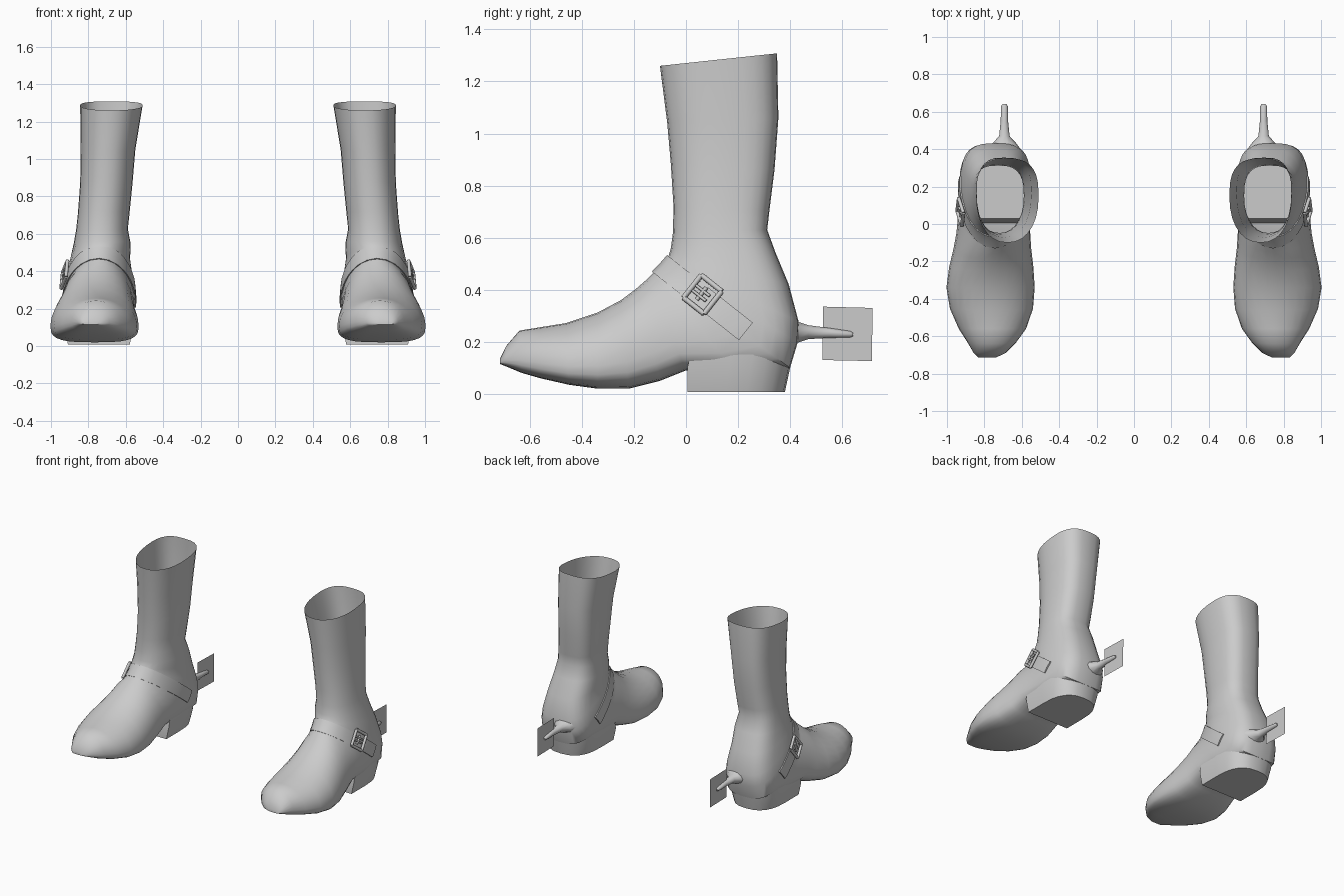
import bpy, bmesh, math
from mathutils import Vector
from mathutils.bvhtree import BVHTree

cube = bpy.data.objects.get("Cube")
if cube:
    bpy.data.objects.remove(cube)

grey = bpy.data.materials.new("plain grey")
grey.diffuse_color = (0.6, 0.6, 0.6, 1)
grey.use_nodes = True
grey.node_tree.nodes["Principled BSDF"].inputs["Base Color"].default_value = (0.6, 0.6, 0.6, 1)


def finish(bm, name, angle=40):
    """Turn a bmesh for the left side into an object mirrored to the right."""
    bmesh.ops.recalc_face_normals(bm, faces=bm.faces)
    mesh = bpy.data.meshes.new(name)
    bm.to_mesh(mesh)
    bm.free()
    mesh.materials.append(grey)
    ob = bpy.data.objects.new(name, mesh)
    bpy.context.collection.objects.link(ob)
    bpy.ops.object.select_all(action='DESELECT')
    ob.select_set(True)
    bpy.context.view_layer.objects.active = ob
    bpy.ops.object.shade_smooth_by_angle(angle=math.radians(angle))
    mod = ob.modifiers.new("mirror", 'MIRROR')
    mod.use_mirror_merge = False
    return ob


def spow(v, n):
    return math.copysign(abs(v) ** (2 / n), v)


def section(f, b, cx, w, k, nf, nb, count=28):
    """Rounded section from front/top point f to back/bottom point b (y, z)."""
    f, b = Vector(f), Vector(b)
    mid = b.lerp(f, k)
    pts = []
    for i in range(count):
        a = 2 * math.pi * i / count
        c, s = math.cos(a), math.sin(a)
        n = nf if c >= 0 else nb
        p = mid + ((f - mid) if c >= 0 else (mid - b)) * spow(c, n)
        pts.append(Vector((cx + w * spow(s, n), p.x, p.y)))
    return pts


def loft(bm, rings, cap_start=False, cap_end=False):
    loops = [[bm.verts.new(p) for p in r] for r in rings]
    n = len(loops[0])
    for r0, r1 in zip(loops, loops[1:]):
        for i in range(n):
            j = (i + 1) % n
            bm.faces.new((r0[i], r0[j], r1[j], r1[i]))
    if cap_start:
        bm.faces.new(loops[0])
    if cap_end:
        bm.faces.new(loops[-1])


# Boot upper: front point, back point, centre x, half width
shaft = [
    ((-.10, 1.26), (.35, 1.308), .677, .167),
    ((-.072, 1.04), (.355, 1.06), .695, .146),
    ((-.058, .88), (.34, .86), .704, .140),
    ((-.048, .72), (.32, .70), .718, .138),
    ((-.05, .62), (.312, .63), .727, .138),
    ((-.058, .56), (.345, .54), .726, .152),
    ((-.07, .52), (.395, .42), .737, .160),
]
foot = [
    ((-.09, .50), (.432, .28), .740, .175),
    ((-.10, .485), (.43, .20), .740, .185),
    ((-.115, .475), (.40, .10), .742, .190),
    ((-.13, .46), (.20, .08), .745, .192),
    ((-.15, .44), (.0, .09), .752, .197),
    ((-.19, .405), (-.10, .05), .757, .207),
    ((-.25, .36), (-.22, .02), .763, .225),
    ((-.34, .312), (-.34, .02), .767, .236),
    ((-.46, .272), (-.45, .035), .762, .222),
    ((-.56, .256), (-.56, .06), .757, .180),
    ((-.64, .243), (-.63, .08), .760, .130),
    ((-.69, .185), (-.69, .105), .772, .085),
    ((-.715, .135), (-.715, .115), .785, .045),
]
rings = [section(*r, .45, 2.2, 2.8) for r in shaft]
for i, r in enumerate(foot):
    rings.append(section(*r, max(.3, .45 - .04 * i), 2.0, 3.2))
bm = bmesh.new()
loft(bm, rings, cap_end=True)
bmesh.ops.recalc_face_normals(bm, faces=bm.faces)
skin = BVHTree.FromBMesh(bm)
finish(bm, "boot_upper", 50)

# Heel block: height, front y, back y, half width
bm = bmesh.new()
heel = []
for z, y0, y1, w in ((.008, .005, .38, .165), (.10, .005, .40, .185), (.20, .03, .42, .183)):
    ring = [Vector((.744 - w, y0, z)), Vector((.744 + w, y0, z))]
    mid = y0 + (y1 - y0) * .4
    for i in range(13):
        a = math.pi * i / 12
        ring.append(Vector((.744 + w * spow(math.cos(a), 2.6),
                            mid + (y1 - mid) * spow(math.sin(a), 2.6), z)))
    heel.append(ring)
loft(bm, heel, True, True)
finish(bm, "heel_block", 40)

# Instep strap, wrapped on the upper in a slanting plane
run = Vector((0, .33, -.26)).normalized()
across = Vector((0, .26, .33)).normalized()
side = Vector((1, 0, 0))
root = Vector((.742, .23, .24))


def wrap(a, off, lift):
    """Point on the upper at angle a around the strap, shifted across it."""
    d = side * math.sin(a) - run * math.cos(a)
    o = root + across * off
    hit = skin.ray_cast(o, d)[0]
    return (hit if hit else o + d * .18) + d * lift


bm = bmesh.new()
bands = []
for i in range(25):
    a = math.pi * (i / 24 - .5)
    bands.append([wrap(a, -.043, -.01), wrap(a, -.043, .008), wrap(a, 0, .010),
                  wrap(a, .043, .008), wrap(a, .043, -.01)])
loft(bm, bands, True, True)
finish(bm, "instep_strap", 35)


# Buckle bars
def bar(bm, p, q, r0, r1=None, seg=8, flat=1):
    r1 = r0 if r1 is None else r1
    d = (q - p).normalized()
    u = d.cross(side if abs(d.x) < .8 else across).normalized()
    v = d.cross(u)
    ringset = []
    for c, r in ((p, r0), (q, r1)):
        ringset.append([c + u * r * math.cos(2 * math.pi * i / seg)
                        + v * r * flat * math.sin(2 * math.pi * i / seg) for i in range(seg)])
    loft(bm, ringset, True, True)


def on_side(s, off, lift):
    """Point on the outer side, s along the strap and off across it."""
    p = Vector((1.5, .06, .385)) + run * s + across * off
    hit = skin.ray_cast(p, -side)[0]
    return hit + side * lift


bm = bmesh.new()
corners = [on_side(s, o, .024) for s, o in ((-.045, -.055), (-.045, .055), (.055, .055), (.055, -.055))]
for i in range(4):
    bar(bm, corners[i], corners[(i + 1) % 4], .010)
for off in (-.012, .012):
    bar(bm, on_side(-.05, off, .026), on_side(.03, off, .026), .006)
bar(bm, on_side(.0, -.03, .022), on_side(.0, .03, .022), .008)
finish(bm, "strap_buckle", 50)

# Spur: flared base and straight shank
bm = bmesh.new()
spur = []
for y, z, w, h in ((.38, .24, .10, .07), (.43, .237, .065, .042), (.47, .237, .028, .028),
                   (.55, .234, .020, .020), (.63, .229, .018, .013), (.642, .228, .010, .007)):
    spur.append([Vector((.693 + w * math.cos(math.tau * i / 10), y,
                         z + h * math.sin(math.tau * i / 10))) for i in range(10)])
loft(bm, spur, True, True)
finish(bm, "spur_shank", 50)

# Spur plate: one thin upright sheet
bm = bmesh.new()
bm.faces.new([bm.verts.new((.693, y, z)) for y, z in
              ((.524, .13), (.714, .126), (.717, .33), (.527, .335))])
finish(bm, "spur_plate")
